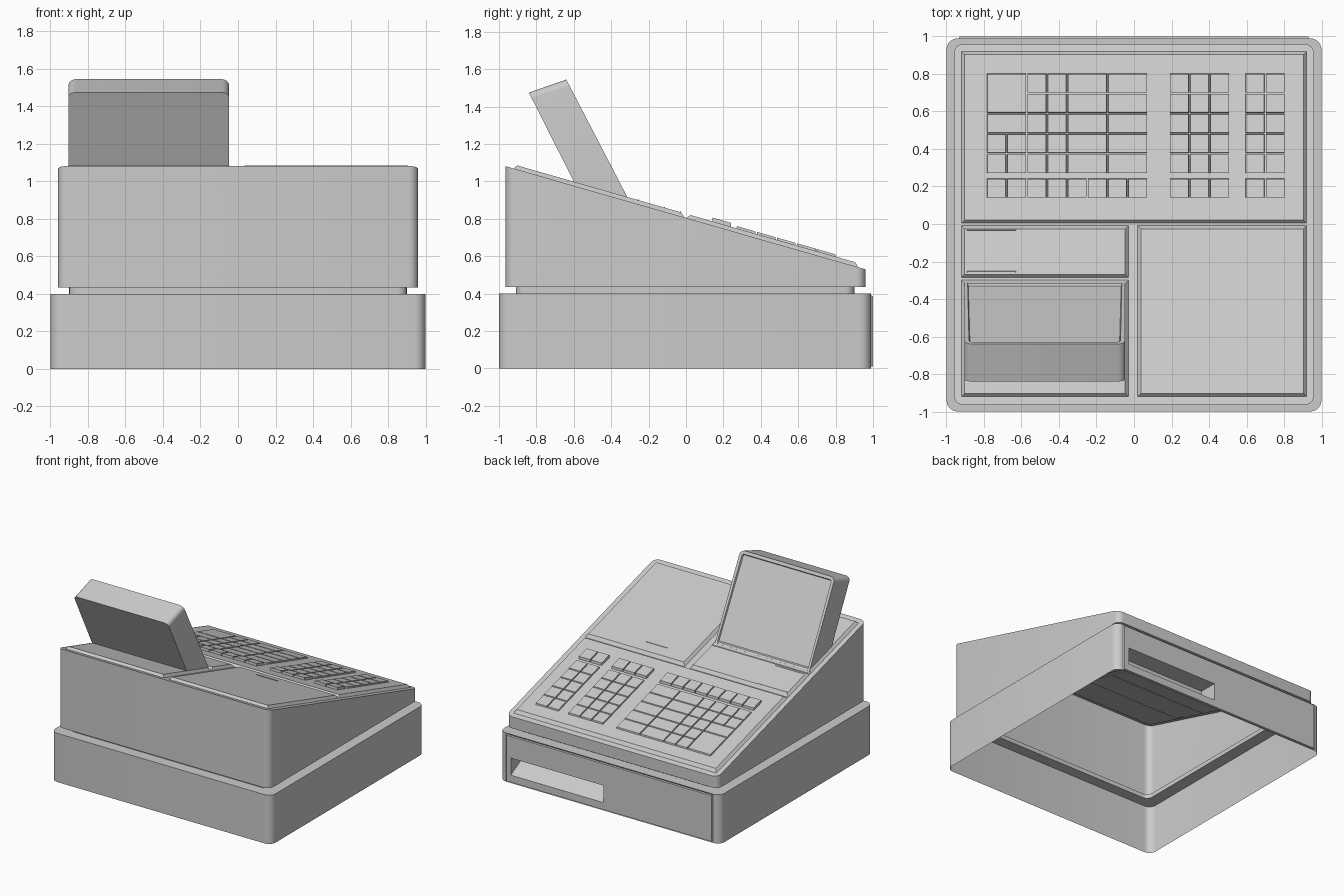
import bpy, bmesh, math

if "Cube" in bpy.data.objects:
    bpy.data.objects.remove(bpy.data.objects["Cube"])

SLOPE, Z0 = -0.2865, 0.805      # sloping top of the housing


def top_z(y):
    return Z0 + SLOPE * y


def finish(bm, name, angle=35):
    me = bpy.data.meshes.new(name)
    bm.to_mesh(me)
    bm.free()
    ob = bpy.data.objects.new(name, me)
    bpy.context.collection.objects.link(ob)
    bpy.ops.object.select_all(action='DESELECT')
    ob.select_set(True)
    bpy.context.view_layer.objects.active = ob
    bpy.ops.object.shade_smooth_by_angle(angle=math.radians(angle))
    return ob


def rounded(x0, x1, y0, y1, r, n=6):
    pts = []
    for k, (cx, cy) in enumerate([(x1 - r, y1 - r), (x0 + r, y1 - r),
                                  (x0 + r, y0 + r), (x1 - r, y0 + r)]):
        for i in range(n + 1):
            a = math.pi / 2 * (k + i / n)
            pts.append((cx + r * math.cos(a), cy + r * math.sin(a)))
    return pts


def loft(bm, rings, cap_last=False, cap_first=False):
    vs = [[bm.verts.new(p) for p in ring] for ring in rings]
    n = len(vs[0])
    for a, b in zip(vs, vs[1:]):
        for i in range(n):
            j = (i + 1) % n
            bm.faces.new((a[i], a[j], b[j], b[i]))
    if cap_first:
        bm.faces.new(vs[0][::-1])
    return bm.faces.new(vs[-1]) if cap_last else None


def slab(bm, x0, x1, y0, y1, h0, h1, inset):
    """Bevelled block lying on the sloping top."""
    def ring(d, h):
        return [(x, y, top_z(y) + h) for x, y in
                ((x0 + d, y0 + d), (x1 - d, y0 + d), (x1 - d, y1 - d), (x0 + d, y1 - d))]
    loft(bm, [ring(0, h0), ring(inset, h1)], True, True)


# Drawer base, neck and housing: one open-bottomed shell
base = rounded(-1, 1, -1, 0.99, 0.06)
neck = rounded(-0.9, 0.9, -0.91, 0.9, 0.05)
body = rounded(-0.96, 0.96, -0.965, 0.96, 0.05)
bm = bmesh.new()
loft(bm, [[(x, y, 0) for x, y in base], [(x, y, 0.4) for x, y in base],
          [(x, y, 0.4) for x, y in neck], [(x, y, 0.435) for x, y in neck],
          [(x, y, 0.435) for x, y in body], [(x, y, top_z(y)) for x, y in body]], True)
# leave the front of the drawer open for the drawer panel
bm.faces.ensure_lookup_table()
wide = [f for f in bm.faces if abs(f.normal.y) >= 0 and
        all(abs(v.co.y - 0.99) < 1e-4 for v in f.verts) and f.calc_area() > 0.5]
bmesh.ops.delete(bm, geom=wide, context='FACES_ONLY')
finish(bm, "housing")

# Drawer panel with a scooped finger recess
bm = bmesh.new()


def rect(x0, x1, z0, z1, y, yb=None):
    yb = y if yb is None else yb
    return [(x1, y, z0), (x0, y, z0), (x0, yb, z1), (x1, yb, z1)]


loft(bm, [rect(-0.94, 0.94, 0, 0.4, 0.99), rect(-0.935, 0.935, 0.01, 0.39, 0.985),
          rect(-0.93, 0.93, 0.012, 0.388, 1.0), rect(0.05, 0.89, 0.07, 0.21, 1.0),
          rect(0.05, 0.89, 0.15, 0.21, 0.85)], True)
finish(bm, "drawer_front", 20)

# Raised panels on the sloping top
for name, x0, x1, y0, y1 in (("keyboard_plate", -0.925, 0.925, 0.0, 0.925),
                             ("paper_cover", 0.015, 0.925, -0.925, -0.004),
                             ("printer_cover", -0.925, -0.025, -0.29, -0.004),
                             ("display_mount", -0.925, -0.025, -0.925, -0.295)):
    bm = bmesh.new()
    slab(bm, x0, x1, y0, y1, -0.005, 0.022, 0.022)
    finish(bm, name, 15)

# Thin trim lines on the covers
bm = bmesh.new()
for x0, x1, y in ((-0.89, -0.63, -0.03), (-0.89, -0.63, -0.255), (0.25, 0.44, -0.115)):
    slab(bm, x0, x1, y - 0.004, y + 0.004, 0.02, 0.025, 0.001)
finish(bm, "cover_trim", 15)

# Keys
PITCH, GAP, BASE = 0.1075, 0.006, 0.02
bm = bmesh.new()


def key(left, col, row, w=1, h=1):
    """Row 0 is farthest from the display; row 5 is the separate function row."""
    top = 0.245 if row == 5 else 0.805 - row * PITCH
    x0 = left + col * PITCH
    slab(bm, x0 + GAP / 2, x0 + w * PITCH - GAP / 2, top - h * PITCH + GAP / 2,
         top - GAP / 2, BASE, 0.042 if row == 5 else 0.034, 0.002)


A = -0.787
key(A, 0, 0, 2, 2)
key(A, 0, 2, 2)
for row in (3, 4):
    for col in (0, 1):
        key(A, col, row)
for row in range(5):
    for col, w in ((2, 1), (3, 1), (4, 2), (6, 2)):
        key(A, col, row, w)
for col in range(8):
    key(A, col, 5)
for left, cols in ((0.188, 3), (0.592, 2)):
    for row in range(6):
        for col in range(cols):
            key(left, col, row)
finish(bm, "keys", 15)

# Tilted display with rounded upper corners and a recessed screen
X0, X1, R = -0.905, -0.047, 0.04
outline = [(X0, 1.0), (X1, 1.0)]
for cx, a0 in ((X1 - R, 0), (X0 + R, 90)):
    for i in range(7):
        a = math.radians(a0 + 15 * i)
        outline.append((cx + R * math.cos(a), 0.055 * (1 - math.sin(a))))


def on_line(p, q):
    return [(x, p[0] + (q[0] - p[0]) * t, p[1] + (q[1] - p[1]) * t) for x, t in outline]


bm = bmesh.new()
face = loft(bm, [on_line((-0.84, 1.475), (-0.58, 0.96)),
                 on_line((-0.64, 1.545), (-0.30, 0.89))], True, True)
bmesh.ops.recalc_face_normals(bm, faces=bm.faces[:])
bmesh.ops.inset_individual(bm, faces=[face], thickness=0.025)
bmesh.ops.inset_individual(bm, faces=[face], thickness=0.005, depth=-0.012)
finish(bm, "display", 30)
